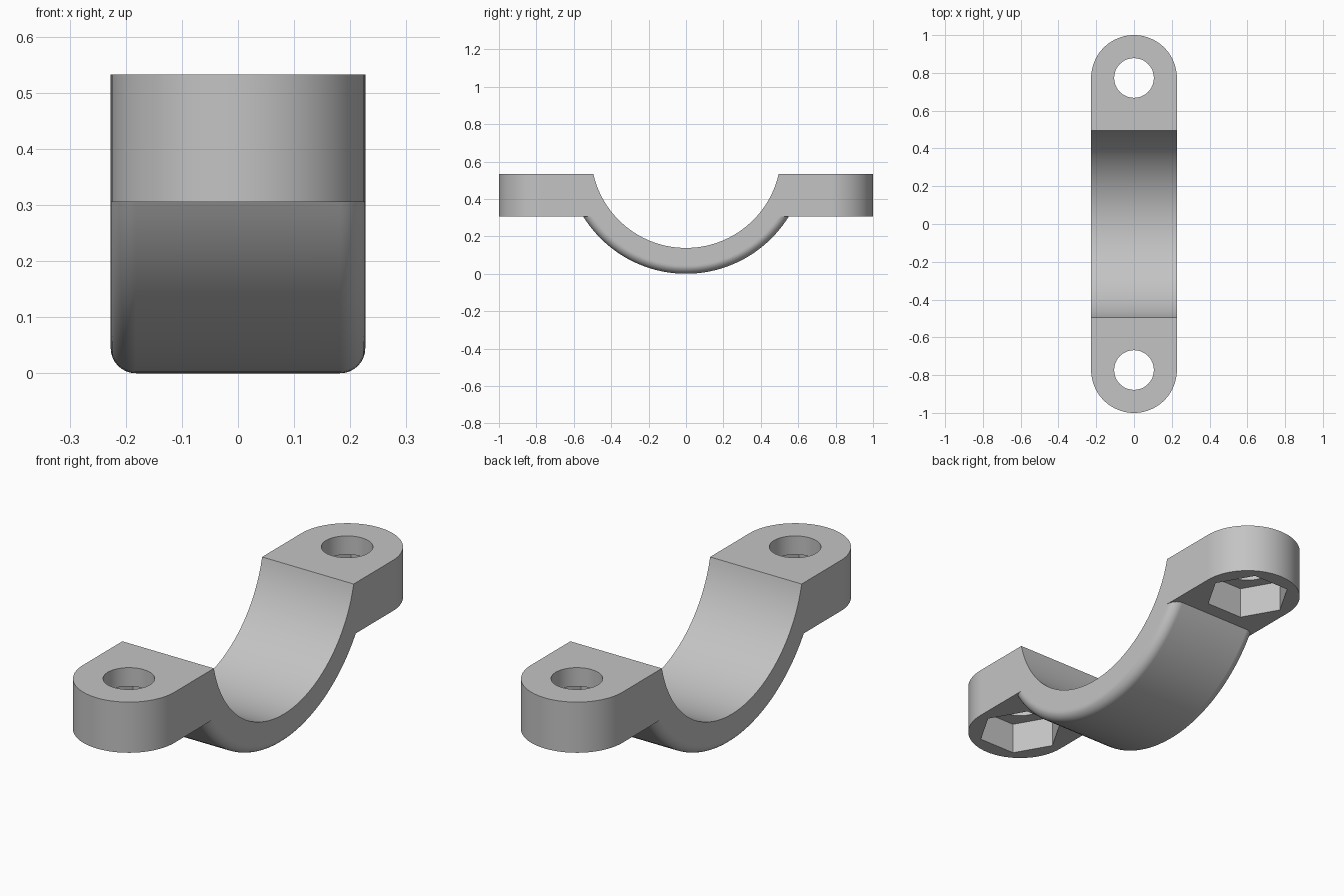
import bpy
import bmesh
from math import sin, cos, pi, radians
from mathutils import Vector, Matrix

if "Cube" in bpy.data.objects:
    bpy.data.objects.remove(bpy.data.objects["Cube"], do_unlink=True)

HALF_W = 0.227                    # half width, also the tab end radius
TAB_LOW, TAB_TOP = 0.305, 0.532
BOLT_Y = 1 - HALF_W
AXIS_Z, OUTER_R, INNER_R = 0.646, 0.646, 0.508
FILLET = 0.045

grey = bpy.data.materials.new("plain grey")
grey.use_nodes = True
grey.diffuse_color = (0.55, 0.55, 0.55, 1)
grey.node_tree.nodes["Principled BSDF"].inputs["Base Color"].default_value = grey.diffuse_color


def arc(cx, cy, r, start, end, n):
    """Points on an arc, angles in degrees, both ends included."""
    angles = [radians(start + (end - start) * i / n) for i in range(n + 1)]
    return [(cx + r * cos(a), cy + r * sin(a)) for a in angles]


def make_object(name, bm):
    bmesh.ops.recalc_face_normals(bm, faces=bm.faces)
    mesh = bpy.data.meshes.new(name)
    bm.to_mesh(mesh)
    bm.free()
    mesh.materials.append(grey)
    obj = bpy.data.objects.new(name, mesh)
    bpy.context.collection.objects.link(obj)
    return obj


def prism(name, outline, low, high):
    """Upright solid from an xy outline."""
    bm = bmesh.new()
    face = bm.faces.new([bm.verts.new((x, y, low)) for x, y in outline])
    top = bmesh.ops.extrude_face_region(bm, geom=[face])["geom"]
    bmesh.ops.translate(bm, vec=(0, 0, high - low),
                        verts=[v for v in top if isinstance(v, bmesh.types.BMVert)])
    return make_object(name, bm)


def combine(target, tool, operation):
    """Apply a boolean and discard the tool."""
    mod = target.modifiers.new(operation.lower(), "BOOLEAN")
    mod.operation, mod.solver, mod.object = operation, "EXACT", tool
    bpy.ops.object.select_all(action="DESELECT")
    bpy.context.view_layer.objects.active = target
    target.select_set(True)
    bpy.ops.object.modifier_apply(modifier=mod.name)
    bpy.data.objects.remove(tool, do_unlink=True)


# Flat bar with rounded ends that becomes the two bolt tabs
outline = arc(0, BOLT_Y, HALF_W, 0, 180, 40) + arc(0, -BOLT_Y, HALF_W, 180, 360, 40)
clamp = prism("saddle_clamp", outline, TAB_LOW, TAB_TOP)

# Curved saddle: turned disc with rounded rims, kept only below the tab top
edge = HALF_W - FILLET
rim_r = OUTER_R - FILLET
section = ([(-HALF_W, 0)] + arc(-edge, rim_r, FILLET, 180, 90, 8)
           + arc(edge, rim_r, FILLET, 90, 0, 8) + [(HALF_W, 0)])
bm = bmesh.new()
verts = [bm.verts.new((x, 0, r)) for x, r in section]
edges = [bm.edges.new(pair) for pair in zip(verts, verts[1:])]
bmesh.ops.spin(bm, geom=verts + edges, cent=(0, 0, 0), axis=(1, 0, 0),
               angle=2 * pi, steps=144, use_merge=True)
bmesh.ops.remove_doubles(bm, verts=bm.verts, dist=1e-5)
bmesh.ops.dissolve_limit(bm, angle_limit=radians(0.5), verts=bm.verts, edges=bm.edges)
bmesh.ops.translate(bm, verts=bm.verts, vec=(0, 0, AXIS_Z))
cut = bmesh.ops.bisect_plane(bm, geom=bm.verts[:] + bm.edges[:] + bm.faces[:],
                             plane_co=(0, 0, 0.36), plane_no=(0, 0, 1), clear_outer=True)
bmesh.ops.holes_fill(bm, edges=[e for e in bm.edges if e.is_boundary])
combine(clamp, make_object("saddle", bm), "UNION")

# Pipe bore across the saddle
bore = prism("bore_cutter", arc(0, 0, INNER_R, 0, 360, 144)[:-1], -0.5, 0.5)
bore.data.transform(Matrix.Translation(Vector((0, 0, AXIS_Z))) @ Matrix.Rotation(pi / 2, 4, "Y"))
combine(clamp, bore, "DIFFERENCE")

# Bolt holes with hexagonal nut pockets underneath
for y in (-BOLT_Y, BOLT_Y):
    combine(clamp, prism("hole_cutter", arc(0, y, 0.105, 0, 360, 48)[:-1], 0.2, 0.7), "DIFFERENCE")
    combine(clamp, prism("nut_cutter", arc(0, y, 0.183, 0, 360, 6)[:-1], 0.2, 0.448), "DIFFERENCE")

# Smooth curves, crisp edges
bpy.ops.object.shade_smooth_by_angle(angle=radians(25))
weighted = clamp.modifiers.new("weighted_normals", "WEIGHTED_NORMAL")
weighted.keep_sharp = True
